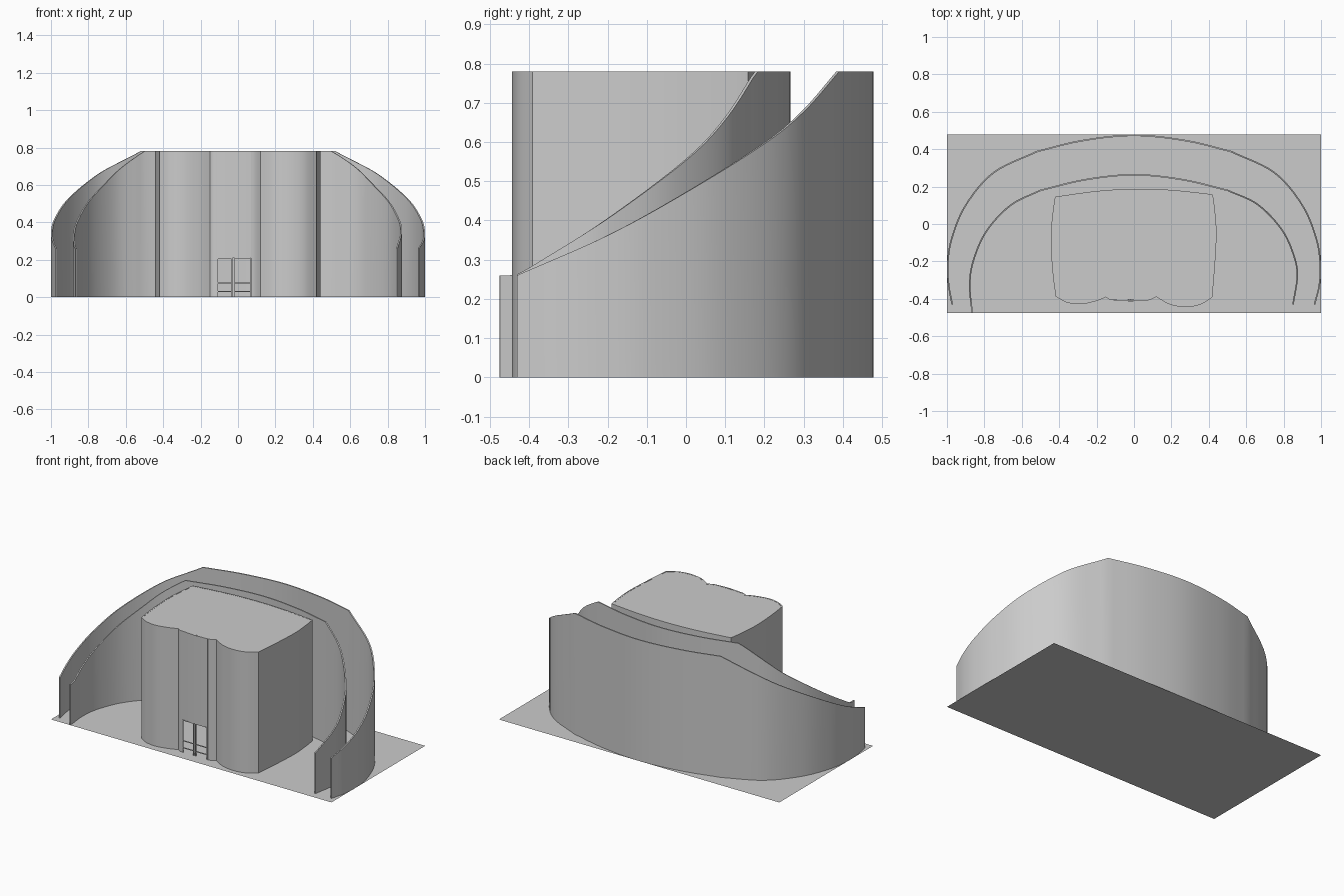
import bpy, bmesh
from mathutils import Vector

if "Cube" in bpy.data.objects:
    bpy.data.objects.remove(bpy.data.objects["Cube"], do_unlink=True)

TOP = 0.78
THICK = 0.008

grey = bpy.data.materials.new("plain grey")
grey.use_nodes = True
grey.diffuse_color = (0.6, 0.6, 0.6, 1)
grey.node_tree.nodes["Principled BSDF"].inputs["Base Color"].default_value = (0.6, 0.6, 0.6, 1)


def finish(name, bm, smooth=True):
    bmesh.ops.recalc_face_normals(bm, faces=bm.faces)
    mesh = bpy.data.meshes.new(name)
    bm.to_mesh(mesh)
    bm.free()
    mesh.materials.append(grey)
    ob = bpy.data.objects.new(name, mesh)
    bpy.context.collection.objects.link(ob)
    if smooth:
        bpy.ops.object.select_all(action='DESELECT')
        ob.select_set(True)
        bpy.context.view_layer.objects.active = ob
        bpy.ops.object.shade_smooth_by_angle(angle=0.35)
    return ob


def spline(points, steps=6):
    """Smooth open curve through the plan points."""
    p = [Vector(q) for q in points]
    p = [2 * p[0] - p[1]] + p + [2 * p[-1] - p[-2]]
    out = []
    for a, b, c, d in zip(p, p[1:], p[2:], p[3:]):
        for i in range(steps):
            t = i / steps
            out.append(b + (c - a) * t / 2 + (2 * a - 5 * b + 4 * c - d) * t * t / 2
                       + (3 * b - a - 3 * c + d) * t ** 3 / 2)
    return out + [p[-2]]


def join(*runs):
    path = list(runs[0])
    for run in runs[1:]:
        path += run[1:]
    return path


def wall(name, path, height, base=0.0, closed=False):
    """Thin upright wall along a plan path; height is a function of y."""
    bm = bmesh.new()
    rings = []
    n = len(path)
    for i, p in enumerate(path):
        before = path[i - 1] if i or closed else p
        after = path[(i + 1) % n] if i < n - 1 or closed else p
        d = (after - before).normalized()
        off = Vector((-d.y, d.x)) * THICK / 2
        z = height(p.y)
        rings.append([bm.verts.new((q.x, q.y, h)) for q, h in
                      ((p - off, base), (p + off, base), (p + off, z), (p - off, z))])
    pairs = list(zip(rings, rings[1:]))
    if closed:
        pairs.append((rings[-1], rings[0]))
    else:
        bm.faces.new(rings[0])
        bm.faces.new(rings[-1])
    for a, b in pairs:
        for k in range(4):
            m = (k + 1) % 4
            bm.faces.new((a[k], a[m], b[m], b[k]))
    return finish(name, bm)


def slope(points):
    """Rising wall top, as height against depth."""
    curve = spline(points)

    def height(y):
        if y <= curve[0].x:
            return curve[0].y
        for a, b in zip(curve, curve[1:]):
            if y <= b.x:
                return a.y + (b.y - a.y) * (y - a.x) / (b.x - a.x)
        return TOP
    return height


def box(name, lo, hi):
    bm = bmesh.new()
    bmesh.ops.create_cube(bm, size=1)
    for v in bm.verts:
        v.co = [l if c < 0 else h for c, l, h in zip(v.co, lo, hi)]
    finish(name, bm, False)


def level(z):
    return lambda y: z


# Ground sheet
bm = bmesh.new()
bm.faces.new([bm.verts.new(c) for c in
              ((-1, -0.477, 0), (1, -0.477, 0), (1, 0.478, 0), (-1, 0.478, 0))])
ground = finish("ground_sheet", bm, False)

# Outer curved wall: two sloping wings and a level back
outer_top = slope([(-0.43, 0.26), (-0.2, 0.362), (0, 0.472), (0.2, 0.597), (0.3, 0.68), (0.387, TOP)])
wing = [(0.52, 0.387), (0.75, 0.275), (0.9, 0.1), (0.975, -0.08), (0.996, -0.22)]
left = spline(wing + [(0.99, -0.33), (0.965, -0.43)])
right = spline([(-x, y) for x, y in wing] + [(-0.99, -0.33), (-0.972, -0.43)])
back = spline([(-0.52, 0.387), (-0.28, 0.445), (0, 0.474), (0.28, 0.445), (0.52, 0.387)])
wall("outer_wall", join(right[::-1], back, left), outer_top)

# Inner curved wall
inner_top = slope([(-0.435, 0.26), (-0.39, 0.285), (-0.2, 0.405), (0, 0.555), (0.1, 0.66), (0.178, TOP)])
left = spline([(0.5, 0.18), (0.66, 0.105), (0.79, -0.03), (0.855, -0.17), (0.873, -0.28), (0.85, -0.43)])
right = spline([(-0.5, 0.18), (-0.66, 0.1), (-0.79, -0.04), (-0.86, -0.2), (-0.878, -0.33), (-0.865, -0.475)])
back = spline([(-0.5, 0.18), (-0.26, 0.237), (0, 0.263), (0.26, 0.237), (0.5, 0.18)])
wall("inner_wall", join(right[::-1], back, left), inner_top)

# Central hall: walls with a doorway gap in the rippled front
DOOR_R, DOOR_L, DOOR_TOP = (-0.11, -0.402), (0.07, -0.405), 0.21
front_left = join(spline([DOOR_L, (0.09, -0.4), (0.12, -0.385)], 3),
                  spline([(0.12, -0.385), (0.19, -0.425), (0.27, -0.44), (0.35, -0.428), (0.415, -0.39)]))
side_left = spline([(0.415, -0.39), (0.43, -0.2), (0.437, -0.05), (0.43, 0.06), (0.418, 0.155)])
rear = spline([(0.418, 0.155), (0.2, 0.178), (0, 0.184), (-0.2, 0.172), (-0.42, 0.142)])
side_right = spline([(-0.42, 0.142), (-0.437, 0), (-0.44, -0.12), (-0.43, -0.27), (-0.415, -0.385)])
front_right = join(spline([(-0.415, -0.385), (-0.36, -0.415), (-0.29, -0.425), (-0.21, -0.41), (-0.15, -0.387)]),
                   spline([(-0.15, -0.387), (-0.13, -0.4), DOOR_R], 3))
hall = join(front_left, side_left, rear, side_right, front_right)
wall("hall_walls", hall, level(TOP))
wall("door_header", [Vector(DOOR_R), Vector((-0.02, -0.41)), Vector(DOOR_L)], level(TOP), DOOR_TOP)

# Flat roof
bm = bmesh.new()
roof = bm.faces.new([bm.verts.new((p.x, p.y, TOP - 0.001)) for p in hall])
bmesh.ops.triangulate(bm, faces=[roof])
finish("hall_roof", bm, False)

# Door frames and rails
for i, x in enumerate((-0.108, -0.032, -0.018, 0.066)):
    box(f"door_post_{i}", (x - 0.002, -0.41, 0), (x + 0.002, -0.402, DOOR_TOP))
for side, x0, x1 in (("right", -0.108, -0.032), ("left", -0.018, 0.066)):
    for i, z in enumerate((0.03, 0.075, 0.207)):
        box(f"door_rail_{side}_{i}", (x0, -0.409, z - 0.002), (x1, -0.403, z + 0.002))
